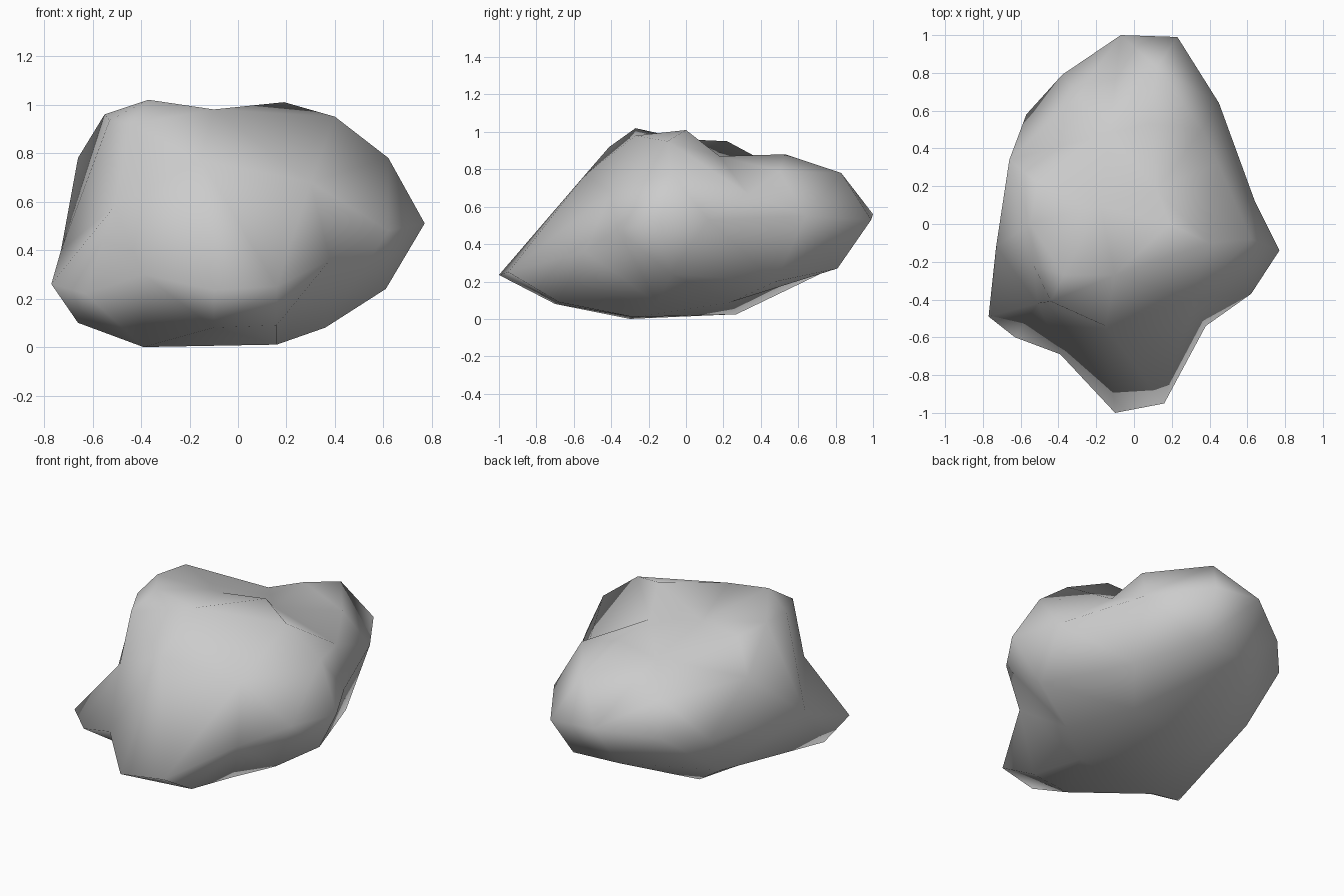
import bpy, bmesh
from mathutils import Vector

CENTRE = Vector((0, 0, 0.5))

# landmark contours of the boulder, from the crown down to the base
crown = [(-.37, -.27, 1.02), (-.10, -.27, .98), (.19, 0, 1.01), (.40, -.10, .95),
         (-.55, 0, .96), (-.51, .22, .95), (-.44, -.41, .92), (-.53, -.22, .935),
         (-.18, .10, .91), (.12, .18, .87), (-.13, .48, .81), (.08, .53, .88),
         (.12, .83, .78), (-.30, .68, .68), (.44, .33, .67), (.36, .50, .79),
         (.62, -.08, .78)]
waist = [(.77, -.14, .51), (.64, .12, .53), (.45, .64, .55), (.23, .99, .53),
         (-.07, 1, .56), (-.38, .79, .50), (-.57, .58, .46), (-.66, .34, .78),
         (-.73, -.12, .40), (-.77, -.49, .26), (-.63, -.60, .22), (-.51, -.42, .58),
         (-.39, -.69, .30), (-.10, -1, .235), (.16, -.95, .25), (.38, -.54, .36),
         (.62, -.37, .48), (-.15, -.54, .77), (.30, -.40, .68)]
base = [(-.66, -.40, .10), (-.10, -.70, .08), (.16, -.68, .09), (-.39, -.30, 0),
        (.16, -.28, .01), (-.28, .27, .025), (.20, .24, .09), (.36, -.15, .08),
        (.61, -.08, .24), (.40, .48, .20), (.20, .81, .27), (-.10, .80, .28),
        (-.50, .38, .18)]

# connect the landmarks by hulling them on a sphere, then pull them to their real place
bm = bmesh.new()
place = {}
for p in crown + waist + base:
    target = Vector(p)
    v = bm.verts.new((target - CENTRE).normalized())
    place[v] = target
bmesh.ops.convex_hull(bm, input=bm.verts[:])
for v in bm.verts:
    v.co = place[v]
bmesh.ops.recalc_face_normals(bm, faces=bm.faces[:])
for f in bm.faces:
    f.smooth = True

mesh = bpy.data.meshes.new("boulder")
bm.to_mesh(mesh)
bm.free()
boulder = bpy.data.objects.new("boulder", mesh)
bpy.context.collection.objects.link(boulder)
